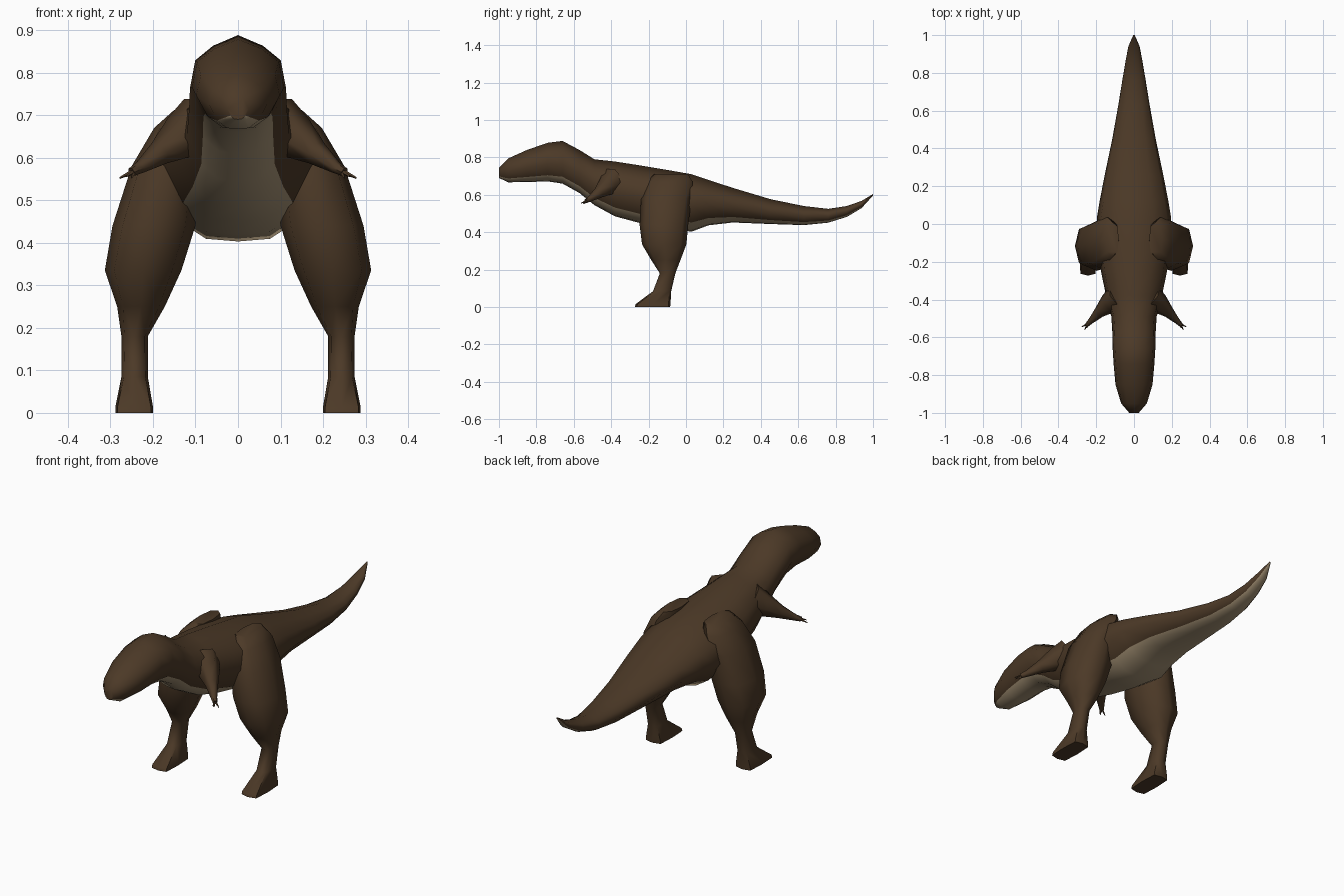
import bpy, bmesh, math
from mathutils import Vector

if "Cube" in bpy.data.objects:
    bpy.data.objects.remove(bpy.data.objects["Cube"])


def material(name, colour):
    m = bpy.data.materials.new(name)
    m.use_nodes = True
    m.diffuse_color = (*colour, 1)
    bsdf = next(n for n in m.node_tree.nodes if n.type == "BSDF_PRINCIPLED")
    bsdf.inputs["Base Color"].default_value = (*colour, 1)
    bsdf.inputs["Roughness"].default_value = 0.9
    return m


brown = material("brown hide", (0.072, 0.041, 0.020))
cream = material("cream belly", (0.36, 0.275, 0.17))


def loft(name, rings, pale=()):
    """Skin a list of closed rings; the columns in pale take the belly colour."""
    bm = bmesh.new()
    rows = [[bm.verts.new(p) for p in ring] for ring in rings]
    n = len(rows[0])
    for a, b in zip(rows, rows[1:]):
        for i in range(n):
            j = (i + 1) % n
            f = bm.faces.new((a[i], a[j], b[j], b[i]))
            f.material_index = int(i in pale)
    bm.faces.new(rows[0])
    bm.faces.new(rows[-1])
    bmesh.ops.recalc_face_normals(bm, faces=bm.faces[:])
    mesh = bpy.data.meshes.new(name)
    bm.to_mesh(mesh)
    bm.free()
    mesh.materials.append(brown)
    mesh.materials.append(cream)
    ob = bpy.data.objects.new(name, mesh)
    bpy.context.collection.objects.link(ob)
    bpy.ops.object.select_all(action="DESELECT")
    ob.select_set(True)
    bpy.context.view_layer.objects.active = ob
    bpy.ops.object.shade_smooth_by_angle(angle=math.radians(60))
    return ob


# Body from snout to tail tip: y, top, bottom, half width
spine = [
    (-1.0, .745, .69, .025), (-.95, .795, .667, .068), (-.85, .84, .668, .098),
    (-.74, .878, .672, .108), (-.66, .888, .66, .113), (-.57, .84, .61, .115),
    (-.49, .79, .545, .12), (-.38, .778, .485, .148), (-.25, .758, .45, .175),
    (-.1, .733, .42, .194), (.03, .71, .403, .197), (.12, .68, .437, .182),
    (.25, .637, .452, .157), (.45, .577, .444, .115), (.63, .54, .438, .083),
    (.76, .525, .451, .062), (.86, .54, .482, .045), (.94, .568, .53, .03),
    (1.0, .604, .596, .004),
]
# Half cross-section: share of width, share of height
section = [(.52, .89), (.89, .74), (1, .45), (.72, .16), (.38, .02)]


def body_ring(y, top, bottom, w):
    def height(f):
        return bottom + (top - bottom) * f
    left = [(w * u, y, height(f)) for u, f in section]
    right = [(-x, y, z) for x, y, z in reversed(left)]
    return [(0, y, top)] + left + [(0, y, bottom)] + right


k = len(section)
loft("body", [body_ring(*s) for s in spine], pale=range(k - 1, k + 3))

# Leg rings: z, inner x, outer x, front y, back y, squareness
leg_rings = [
    (0, .2, .288, -.273, -.085, .3), (.015, .2, .288, -.27, -.083, .35),
    (.085, .212, .274, -.176, -.079, .6), (.18, .212, .274, -.14, -.057, .75),
    (.25, .172, .284, -.185, -.03, .8), (.335, .133, .313, -.235, .002, .8),
    (.44, .1, .295, -.248, .012, .8), (.58, .09, .25, -.24, .03, .8),
    (.67, .08, .197, -.21, .035, .8), (.712, .08, .15, -.17, .01, .8),
]


def power(v, p):
    return math.copysign(abs(v) ** p, v) if abs(v) > 1e-6 else 0


def leg_ring(side, z, x0, x1, y0, y1, p):
    ring = []
    for i in range(8):
        a = math.tau * i / 8
        x = (x0 + x1) / 2 + (x1 - x0) / 2 * power(math.cos(a), p)
        y = (y0 + y1) / 2 + (y1 - y0) / 2 * power(math.sin(a), p)
        ring.append((side * x, y, z))
    return ring


# Arm path: x, y, z, radius
arm_path = [
    (.08, -.39, .68, .075), (.13, -.42, .65, .056), (.185, -.468, .61, .03),
    (.23, -.515, .577, .015), (.25, -.535, .566, .011),
]
finger_ends = [(.278, -.545, .552), (.262, -.56, .556), (.25, -.55, .553)]


def tube(name, side, path, sides):
    """Tapered limb following a path."""
    points = [Vector((side * x, y, z)) for x, y, z, r in path]
    turn = (points[-1] - points[0]).to_track_quat("Z", "Y")
    rings = []
    for c, (x, y, z, r) in zip(points, path):
        angles = [math.tau * i / sides for i in range(sides)]
        rings.append([c + turn @ Vector((r * math.cos(a), r * math.sin(a), 0))
                      for a in angles])
    loft(name, rings)


for label, side in (("left", 1), ("right", -1)):
    loft(label + "_leg", [leg_ring(side, *r) for r in leg_rings])
    tube(label + "_arm", side, arm_path, 6)
    for i, end in enumerate(finger_ends):
        tube(f"{label}_finger_{i + 1}", side,
             [(.242, -.527, .57, .007), (*end, .002)], 4)
